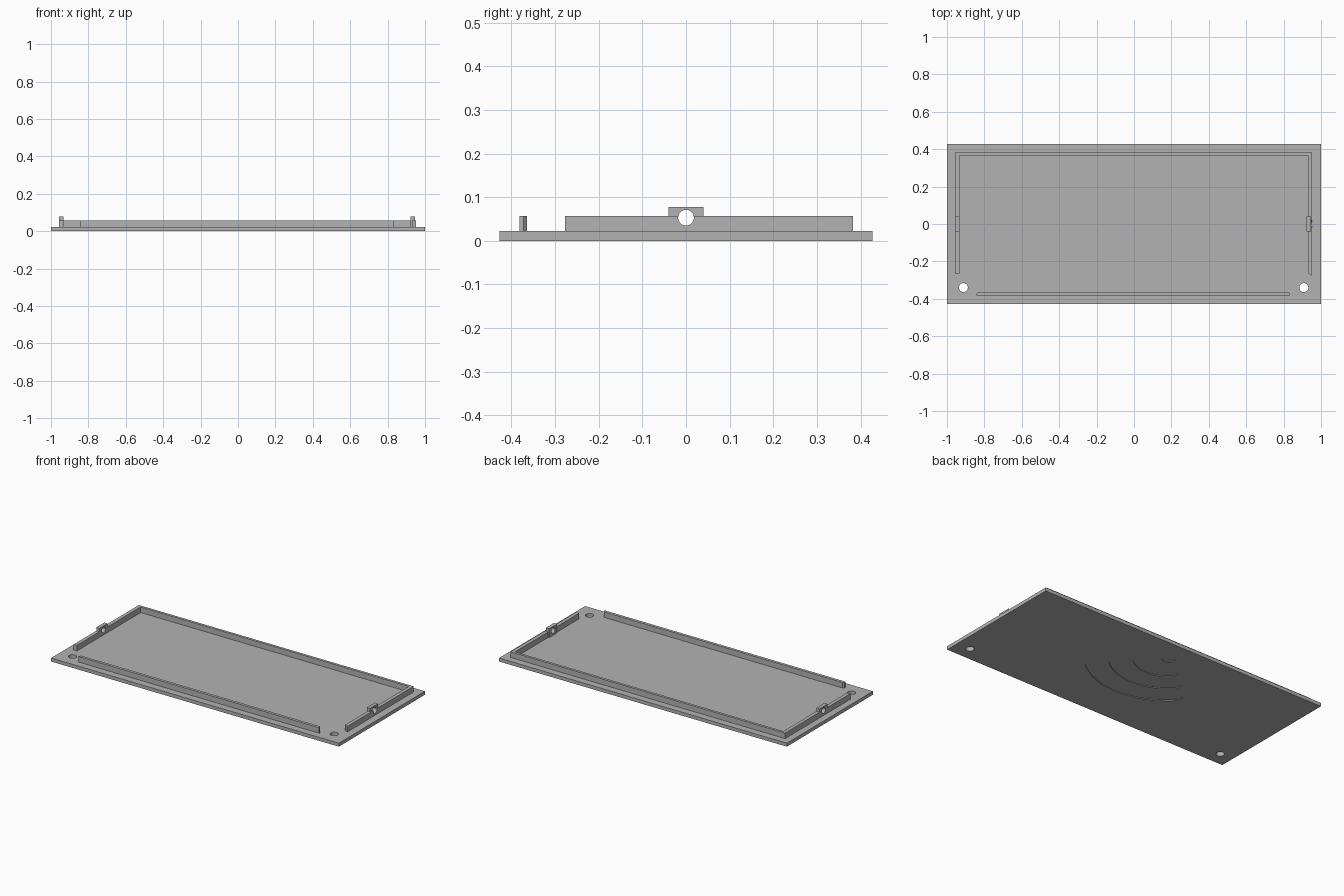
import bpy
import bmesh
from math import cos, sin, pi, radians
from mathutils import Matrix

cube = bpy.data.objects.get("Cube")
if cube:
    bpy.data.objects.remove(cube, do_unlink=True)

GREY = bpy.data.materials.new("plain grey")
GREY.use_nodes = True
GREY.diffuse_color = (0.45, 0.45, 0.45, 1)
GREY.node_tree.nodes["Principled BSDF"].inputs["Base Color"].default_value = GREY.diffuse_color

FLOOR, WALL_TOP, LUG_TOP = 0.022, 0.057, 0.078


def prism(name, outline, z0, z1):
    """Extrude a flat outline between two heights."""
    bm = bmesh.new()
    face = bm.faces.new([bm.verts.new((x, y, z0)) for x, y in outline])
    ext = bmesh.ops.extrude_face_region(bm, geom=[face])
    top = [g for g in ext["geom"] if isinstance(g, bmesh.types.BMVert)]
    bmesh.ops.translate(bm, verts=top, vec=(0, 0, z1 - z0))
    bmesh.ops.recalc_face_normals(bm, faces=bm.faces)
    mesh = bpy.data.meshes.new(name)
    bm.to_mesh(mesh)
    bm.free()
    mesh.materials.append(GREY)
    obj = bpy.data.objects.new(name, mesh)
    bpy.context.collection.objects.link(obj)
    return obj


def rect(x0, x1, y0, y1):
    return [(x0, y0), (x1, y0), (x1, y1), (x0, y1)]


def arc(cx, cy, r, a0, a1, n):
    steps = [radians(a0 + (a1 - a0) * i / n) for i in range(n + 1)]
    return [(cx + r * cos(a), cy + r * sin(a)) for a in steps]


def circle(cx, cy, r, n=40):
    return arc(cx, cy, r, 0, 360, n)[:-1]


def curved_slot(cx, cy, r, half, a0, a1):
    """Arc-shaped slot with rounded ends."""
    end = arc(cx, cy, r, a1, a0, 1)
    outer = arc(cx, cy, r + half, a0, a1, 28)
    cap1 = arc(*end[0], half, a1, a1 + 180, 10)[1:-1]
    inner = arc(cx, cy, r - half, a1, a0, 28)
    cap0 = arc(*end[1], half, a0 + 180, a0 + 360, 10)[1:-1]
    return outer + cap1 + inner + cap0


def cut(obj, cutter):
    cutter.hide_render = True
    mod = obj.modifiers.new("cut", "BOOLEAN")
    mod.operation, mod.solver, mod.object = "DIFFERENCE", "EXACT", cutter
    bpy.context.view_layer.objects.active = obj
    bpy.ops.object.modifier_apply(modifier=mod.name)


# Base plate
plate = prism("base_plate", rect(-1, 1, -0.427, 0.427), 0, FLOOR)

# Screw holes and shallow curved grooves underneath
cutters = [prism("hole_cutter", circle(x, -0.34, 0.024), -0.05, 0.05) for x in (-0.912, 0.908)]
gx, gy, half, depth = -0.01, 0.29, 0.04, 0.004
cutters.append(prism("groove_cutter", circle(gx, gy, half), -0.05, depth))
for r in (0.16, 0.295, 0.43):
    cutters.append(prism("groove_cutter", curved_slot(gx, gy, r, half, -135, -45), -0.05, depth))
for c in cutters:
    cut(plate, c)

# Back and side walls as one rim
rim = prism("rim_wall", [
    (-0.957, -0.265), (-0.957, 0.383), (0.953, 0.383), (0.953, -0.277),
    (0.93, -0.265), (0.93, 0.367), (-0.934, 0.367), (-0.934, -0.265)], FLOOR, WALL_TOP)

# Front wall with chamfered inner corners
prism("front_wall", [
    (-0.842, -0.382), (0.832, -0.382), (0.832, -0.372), (0.824, -0.364),
    (-0.834, -0.364), (-0.842, -0.372)], FLOOR, WALL_TOP)

# Side lugs
lugs = [prism("right_lug", rect(-0.957, -0.934, -0.04, 0.04), FLOOR, LUG_TOP),
        prism("left_lug", rect(0.923, 0.946, -0.04, 0.04), FLOOR, LUG_TOP)]

# Pin hole running across both lugs and the walls behind them
pin = prism("pin_cutter", circle(0, 0, 0.018), -1.2, 1.2)
pin.data.transform(Matrix.Translation((0, 0, 0.053)) @ Matrix.Rotation(pi / 2, 4, "Y"))
for part in [rim] + lugs:
    cut(part, pin)

for c in cutters + [pin]:
    bpy.data.objects.remove(c, do_unlink=True)

# Smooth the round hole walls, keep the edges sharp
bpy.ops.object.select_all(action="DESELECT")
for part in [plate, rim] + lugs:
    part.select_set(True)
bpy.context.view_layer.objects.active = plate
bpy.ops.object.shade_smooth_by_angle(angle=radians(30))
